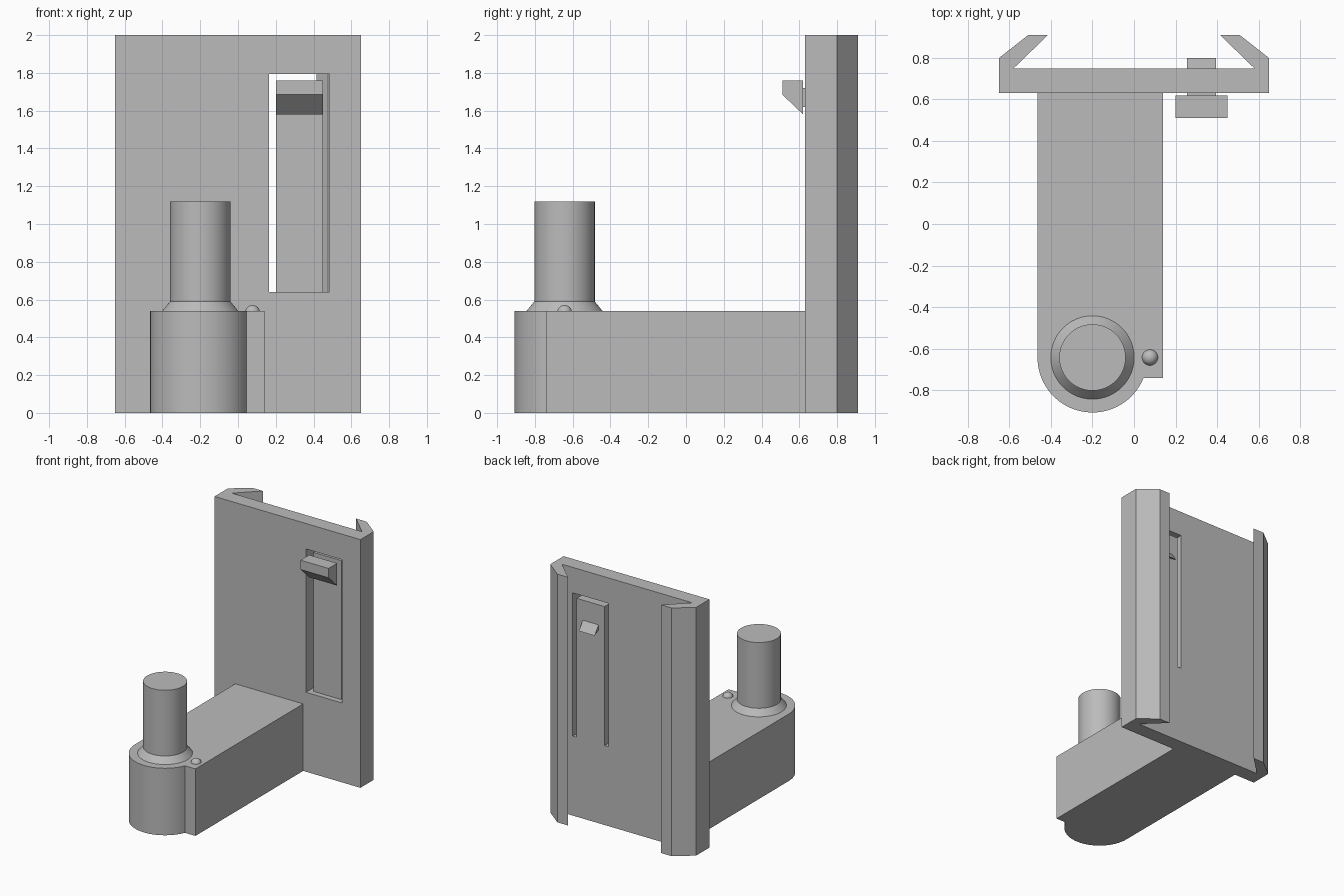
import bpy, bmesh, math
from mathutils import Vector

cube = bpy.data.objects.get("Cube")
if cube:
    bpy.data.objects.remove(cube, do_unlink=True)

grey = bpy.data.materials.new("plain grey")
grey.use_nodes = True
colour = (0.5, 0.5, 0.5, 1)
grey.diffuse_color = colour
grey.node_tree.nodes["Principled BSDF"].inputs["Base Color"].default_value = colour


def prism(name, points, along, start, end):
    """Extrude a 2D profile: along 'z' points are (x, y), along 'x' they are (y, z)."""
    bm = bmesh.new()
    if along == "z":
        place = [Vector((a, b, start)) for a, b in points]
        move = Vector((0, 0, end - start))
    else:
        place = [Vector((start, a, b)) for a, b in points]
        move = Vector((end - start, 0, 0))
    face = bm.faces.new([bm.verts.new(p) for p in place])
    new = bmesh.ops.extrude_face_region(bm, geom=[face])["geom"]
    bmesh.ops.translate(bm, vec=move, verts=[g for g in new if isinstance(g, bmesh.types.BMVert)])
    bmesh.ops.recalc_face_normals(bm, faces=bm.faces)
    mesh = bpy.data.meshes.new(name)
    bm.to_mesh(mesh)
    bm.free()
    obj = bpy.data.objects.new(name, mesh)
    bpy.context.collection.objects.link(obj)
    mesh.materials.append(grey)
    return obj


def box(name, x, y, z):
    return prism(name, [(x[0], y[0]), (x[1], y[0]), (x[1], y[1]), (x[0], y[1])], "z", *z)


def smooth(obj):
    bpy.ops.object.select_all(action="DESELECT")
    obj.select_set(True)
    bpy.context.view_layer.objects.active = obj
    bpy.ops.object.shade_smooth_by_angle(angle=math.radians(25))


# Back plate with inward hooked side rails
half = [(0.65, 0.63), (0.65, 0.8), (0.51, 0.91), (0.415, 0.91), (0.58, 0.75)]
channel = half + [(-x, y) for x, y in reversed(half)]
plate = prism("back_plate", channel, "z", 0, 2)

# Window cut through the plate
cutter = box("window_cutter", (0.165, 0.485), (0.5, 0.85), (0.64, 1.795))
cut = plate.modifiers.new("window", "BOOLEAN")
cut.operation = "DIFFERENCE"
cut.solver = "EXACT"
cut.object = cutter
bpy.context.view_layer.objects.active = plate
bpy.ops.object.modifier_apply(modifier=cut.name)
bpy.data.objects.remove(cutter, do_unlink=True)

# Spring tongue, its finger catch and the barb behind it
box("spring_tongue", (0.2, 0.45), (0.675, 0.75), (0.635, 1.76))
prism("finger_catch", [(0.51, 1.76), (0.51, 1.685), (0.62, 1.58), (0.62, 1.76)], "x", 0.2, 0.45)
box("catch_neck", (0.255, 0.395), (0.615, 0.68), (1.62, 1.72))
prism("locking_barb", [(0.745, 1.605), (0.8, 1.53), (0.745, 1.56)], "x", 0.255, 0.395)

# Arm with a rounded end
cx, cy, r = -0.2, -0.643, 0.265
front = -0.742
first = math.pi
last = 2 * math.pi + math.asin((front - cy) / r)
steps = 40
arc = [(cx + r * math.cos(a), cy + r * math.sin(a))
       for a in (first + (last - first) * i / steps for i in range(steps + 1))]
arm = prism("arm", arc + [(0.14, front), (0.14, 0.635), (cx - r, 0.635)], "z", 0, 0.54)
smooth(arm)

# Pin with a flared collar
for name, low, high, z0, z1 in (("pin_collar", 0.205, 0.16, 0.535, 0.59),
                                ("pin", 0.16, 0.16, 0.585, 1.12)):
    bpy.ops.mesh.primitive_cone_add(vertices=64, radius1=low, radius2=high, depth=z1 - z0,
                                    location=(cx, cy, (z0 + z1) / 2))
    part = bpy.context.object
    part.name = name
    part.data.materials.append(grey)
    smooth(part)

# Small locating bump beside the pin
bpy.ops.mesh.primitive_uv_sphere_add(segments=32, ring_count=16, radius=0.039,
                                     location=(0.077, cy, 0.532))
bump = bpy.context.object
bump.name = "locating_bump"
bump.data.materials.append(grey)
smooth(bump)
